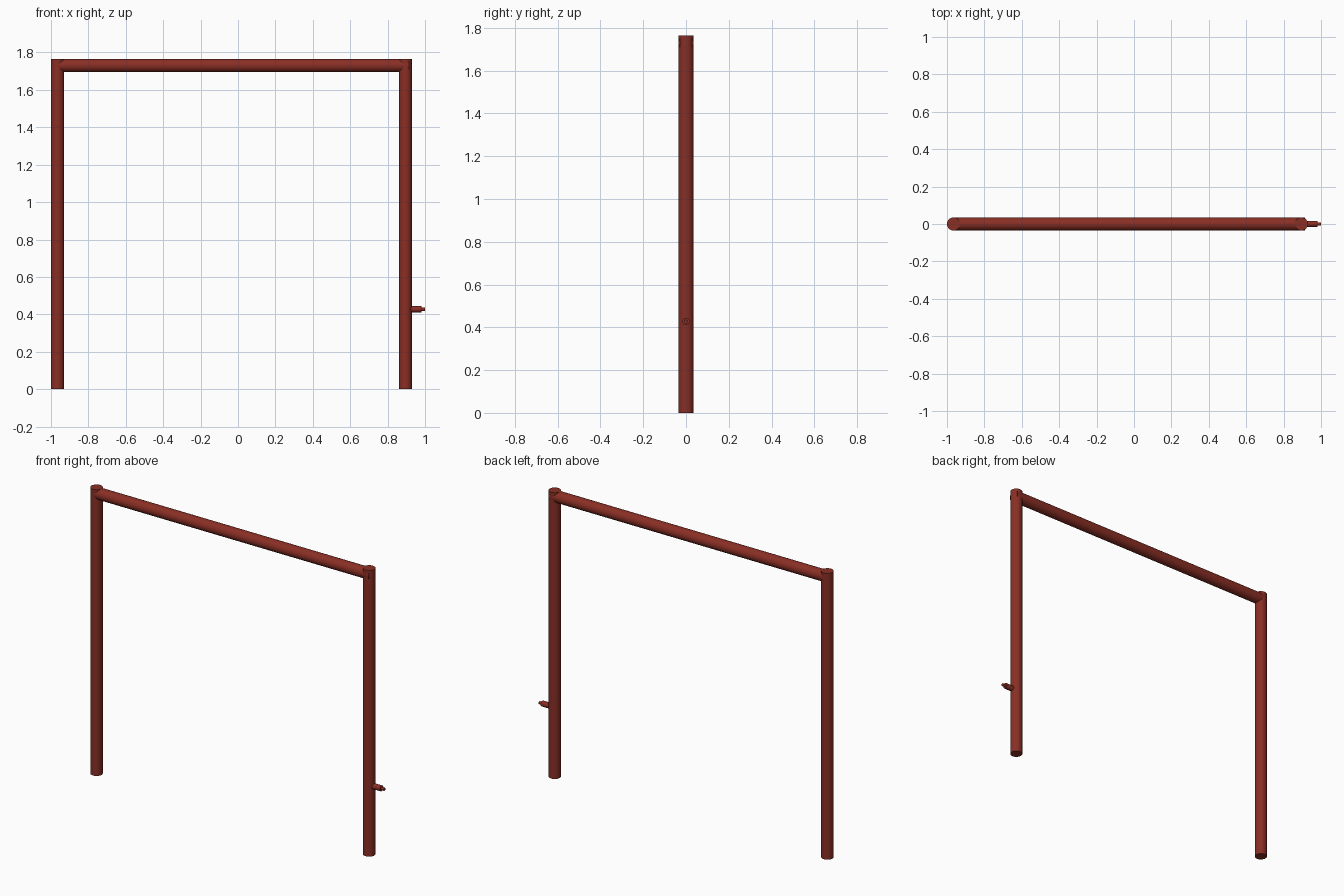
import bpy
import math

if "Cube" in bpy.data.objects:
    bpy.data.objects.remove(bpy.data.objects["Cube"], do_unlink=True)

# Single painted finish
red = bpy.data.materials.new("rust_red")
red.use_nodes = True
colour = (0.25, 0.028, 0.018, 1)
red.diffuse_color = colour
red.node_tree.nodes["Principled BSDF"].inputs["Base Color"].default_value = colour

RADIUS = 0.035
HEIGHT = 1.765
LEFT_X, RIGHT_X = 0.895, -0.965
PEG_Z = 0.427


def tube(name, radius, length, centre, along_x=False):
    """Capped round bar, standing upright or lying along x."""
    bpy.ops.mesh.primitive_cylinder_add(
        vertices=32, radius=radius, depth=length, location=centre,
        rotation=(0, math.pi / 2 if along_x else 0, 0))
    bar = bpy.context.object
    bar.name = name
    bar.data.materials.append(red)
    bpy.ops.object.shade_smooth_by_angle(angle=math.radians(35))
    return bar


def bar_x(name, radius, start, end, z):
    return tube(name, radius, end - start, ((start + end) / 2, 0, z), True)


# Upright posts
for side, x in (("left", LEFT_X), ("right", RIGHT_X)):
    tube(side + "_post", RADIUS, HEIGHT, (x, 0, HEIGHT / 2))

# Top rail, its left end running slightly past the post centre
bar_x("top_rail", RADIUS, RIGHT_X, LEFT_X + 0.02, HEIGHT - RADIUS)

# Stepped peg on the outside of the left post
bar_x("peg_body", 0.017, LEFT_X, 0.98, PEG_Z)
bar_x("peg_tip", 0.009, 0.97, 1.0, PEG_Z)
